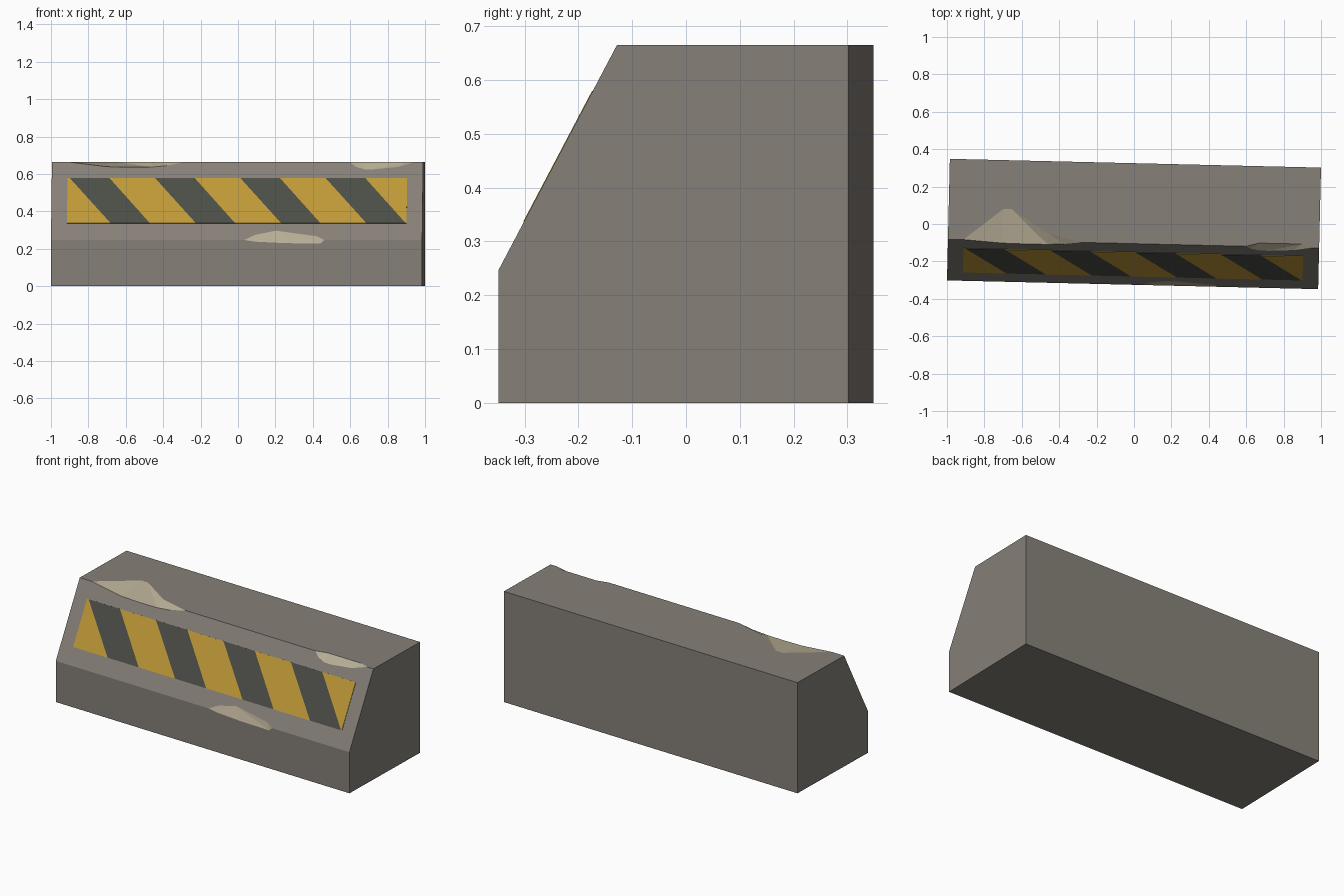
import bpy, bmesh, math
from mathutils import Vector

if "Cube" in bpy.data.objects:
    bpy.data.objects.remove(bpy.data.objects["Cube"])

YAW = math.radians(-1.35)
HALF_L, HALF_D, TOP, LIP = 0.9925, 0.325, 0.665, 0.247
EDGE_Y = -0.105                       # front edge of the top face
RUN = (EDGE_Y + HALF_D) / (TOP - LIP)  # y per z on the sloped face


def srgb(r, g, b):
    return [((c / 255 + 0.055) / 1.055) ** 2.4 for c in (r, g, b)] + [1.0]


def material(name, rgb):
    m = bpy.data.materials.new(name)
    m.diffuse_color = srgb(*rgb)
    m.use_nodes = True
    m.node_tree.nodes["Principled BSDF"].inputs["Base Color"].default_value = m.diffuse_color
    return m


concrete = material("concrete", (134, 128, 120))
fresh = material("chipped_concrete", (184, 174, 150))
yellow = material("warning_yellow", (190, 152, 56))
dark = material("warning_dark", (75, 77, 70))


def make(name, bm, mats):
    bmesh.ops.recalc_face_normals(bm, faces=bm.faces)
    me = bpy.data.meshes.new(name)
    bm.to_mesh(me)
    bm.free()
    for m in mats:
        me.materials.append(m)
    ob = bpy.data.objects.new(name, me)
    bpy.context.collection.objects.link(ob)
    ob.rotation_euler.z = YAW
    return ob


def slope(x, z):
    """Point on the sloped face."""
    return Vector((x, EDGE_Y - (TOP - z) * RUN, z))


def top(x, y=EDGE_Y):
    return Vector((x, y, TOP))


def lip(x, z=LIP):
    """Point on the vertical front face."""
    return Vector((x, -HALF_D, z))


# Barrier block: side profile swept along its length
bm = bmesh.new()
profile = [(-HALF_D, 0), (HALF_D, 0), (HALF_D, TOP), (EDGE_Y, TOP), (-HALF_D, LIP)]
end = bm.faces.new([bm.verts.new((-HALF_L, y, z)) for y, z in profile])
ext = bmesh.ops.extrude_face_region(bm, geom=[end])["geom"]
bmesh.ops.translate(bm, vec=(2 * HALF_L, 0, 0),
                    verts=[v for v in ext if isinstance(v, bmesh.types.BMVert)])
block = make("barrier_block", bm, [concrete, fresh])


# Broken edges: convex chunks cut from the block
def chip(points, out):
    bm = bmesh.new()
    for p in points:
        bm.verts.new(p)
        bm.verts.new(p + Vector(out))
    hull = bmesh.ops.convex_hull(bm, input=bm.verts)
    loose = {v for v in hull["geom_interior"] + hull["geom_unused"]
             if isinstance(v, bmesh.types.BMVert)}
    bmesh.ops.delete(bm, geom=list(loose), context='VERTS')
    for f in bm.faces:
        f.material_index = 1
    cutter = make("chip_cutter", bm, [concrete, fresh])
    cutter.hide_render = True
    mod = block.modifiers.new("chip", 'BOOLEAN')
    mod.operation, mod.solver, mod.object = 'DIFFERENCE', 'EXACT', cutter
    bpy.context.view_layer.objects.active = block
    bpy.ops.object.modifier_apply(modifier=mod.name)
    bpy.data.objects.remove(cutter)


UP, FORWARD = (0, -0.05, 0.1), (0, -0.1, 0.02)
chip([top(-0.91), top(-0.70, 0.064), top(-0.655, 0.064), top(-0.46, -0.061), top(-0.40),
      slope(-0.70, 0.639), slope(-0.58, 0.636), slope(-0.46, 0.637)], UP)
chip([top(-0.54), top(-0.46, -0.061), top(-0.28), slope(-0.46, 0.637),
      slope(-0.37, 0.645)], UP)
chip([top(0.60), top(0.67, -0.086), top(0.90, -0.086), top(0.95), slope(0.63, 0.640),
      slope(0.68, 0.624), slope(0.73, 0.625), slope(0.86, 0.638)], UP)
chip([lip(0.04), slope(0.10, 0.275), slope(0.21, 0.297), slope(0.43, 0.267), lip(0.47),
      lip(0.45, 0.228), lip(0.26, 0.230), lip(0.10, 0.238)], FORWARD)

# Warning panel: slanted stripes on a thin plate over the slope
ZB, ZT, EDGE, THICK = 0.336, 0.578, 0.908, 0.003
upper, lower = [-EDGE], [-EDGE]
for i in range(4):
    start = -0.897 + 0.456 * i
    upper += [start, start + 0.212]
    lower += [start + 0.222, start + 0.432]
upper.append(EDGE)
lower.append(EDGE)
normal = Vector((0, -1, RUN)).normalized() * THICK
bm = bmesh.new()
rows = [[bm.verts.new(slope(x, z) + normal) for x in xs]
        for xs, z in ((lower, ZB), (upper, ZT))]
for i in range(len(upper) - 1):
    f = bm.faces.new((rows[0][i], rows[0][i + 1], rows[1][i + 1], rows[1][i]))
    f.material_index = i % 2
rim = bmesh.ops.extrude_edge_only(bm, edges=[e for e in bm.edges if e.is_boundary])["geom"]
bmesh.ops.translate(bm, vec=-1.2 * normal,
                    verts=[v for v in rim if isinstance(v, bmesh.types.BMVert)])
make("warning_stripes", bm, [yellow, dark])
